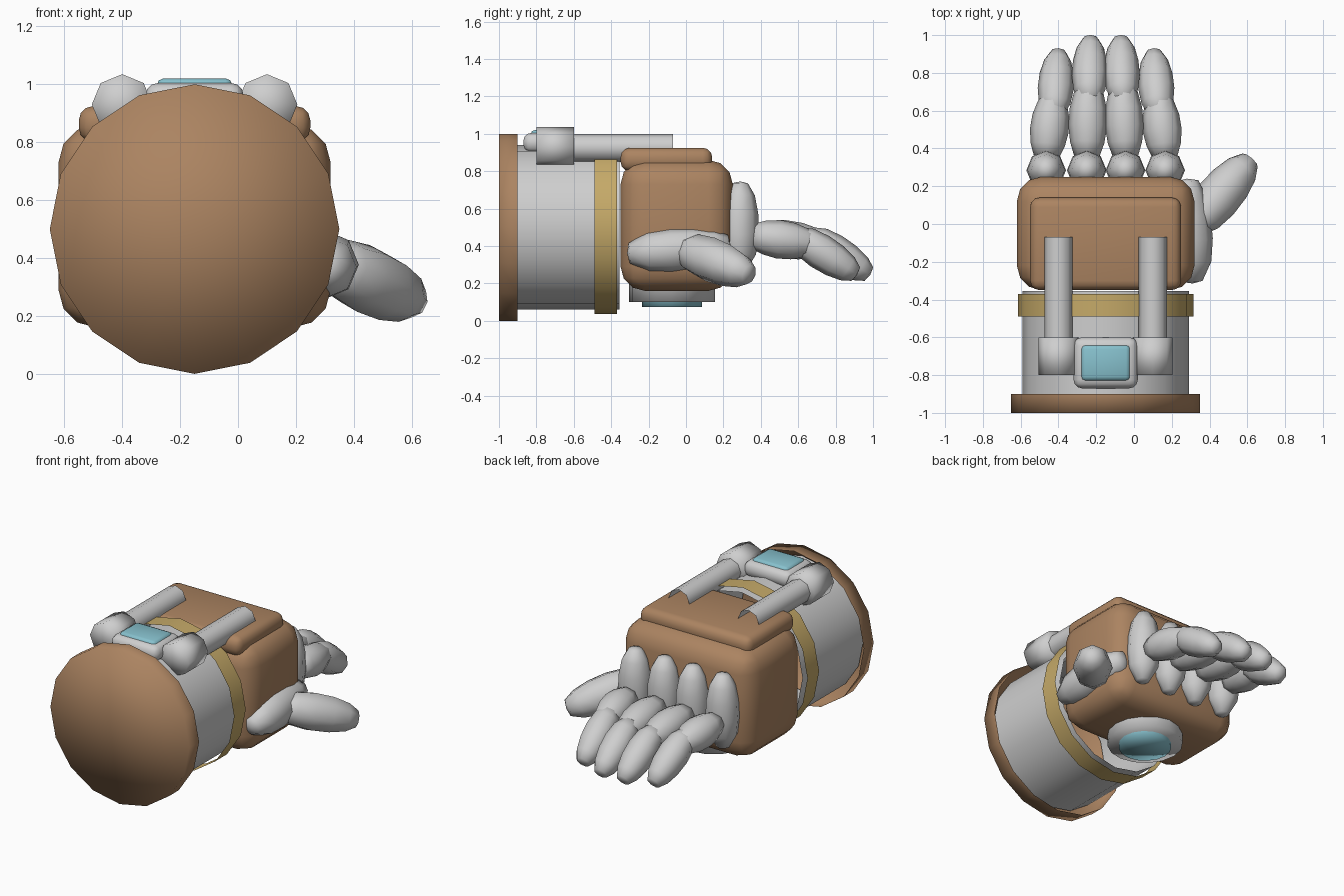
import bpy, bmesh
from math import cos, sin, tau
from mathutils import Vector

if "Cube" in bpy.data.objects:
    bpy.data.objects.remove(bpy.data.objects["Cube"])


def material(name, rgb):
    m = bpy.data.materials.new(name)
    m.use_nodes = True
    m.diffuse_color = (*rgb, 1)
    m.node_tree.nodes["Principled BSDF"].inputs["Base Color"].default_value = (*rgb, 1)
    m.use_backface_culling = True
    return m


GREY = material("light grey", (0.62, 0.62, 0.62))
BROWN = material("leather brown", (0.41, 0.23, 0.12))
GOLD = material("gold", (0.56, 0.40, 0.14))
TEAL = material("pale teal", (0.24, 0.53, 0.61))


def finish(name, bm, mat):
    bm.normal_update()
    for f in bm.faces:
        f.smooth = True
    me = bpy.data.meshes.new(name)
    bm.to_mesh(me)
    bm.free()
    me.materials.append(mat)
    ob = bpy.data.objects.new(name, me)
    bpy.context.collection.objects.link(ob)
    return ob


def lathe(name, p0, p1, profile, mat, sides=8):
    """Sweep (t, radius) steps from p0 to p1; a zero radius closes an end."""
    p0, p1 = Vector(p0), Vector(p1)
    axis = (p1 - p0).normalized()
    ref = Vector((0, 1, 0)) if abs(axis.z) > 0.9 else Vector((0, 0, 1))
    side = axis.cross(ref).normalized()
    up = side.cross(axis)
    bm = bmesh.new()
    rings = []
    for t, r in profile:
        c = p0.lerp(p1, t)
        angles = [tau * i / sides for i in range(sides)] if r else [0]
        rings.append([bm.verts.new(c + r * (up * cos(a) + side * sin(a))) for a in angles])
    for a, b in zip(rings, rings[1:]):
        for i in range(sides):
            j = (i + 1) % sides
            quad = [a[i % len(a)], a[j % len(a)], b[j % len(b)], b[i % len(b)]]
            bm.faces.new(list(dict.fromkeys(quad)))
    bmesh.ops.recalc_face_normals(bm, faces=bm.faces)
    # Open shells must face away from their axis
    outward = sum((f.normal.dot(f.calc_center_median() - p0.lerp(p1, 0.5)) for f in bm.faces))
    if outward < 0:
        bmesh.ops.reverse_faces(bm, faces=bm.faces)
    return finish(name, bm, mat)


def rounded_box(name, lo, hi, bevel, mat, segments=3):
    lo, hi = Vector(lo), Vector(hi)
    bm = bmesh.new()
    bmesh.ops.create_cube(bm, size=1)
    for v in bm.verts:
        v.co = (lo + hi) / 2 + v.co * (hi - lo)
    bmesh.ops.bevel(bm, geom=bm.edges[:], offset=bevel, segments=segments,
                    profile=0.5, affect='EDGES')
    return finish(name, bm, mat)


def spindle(name, p0, p1, r, ends=(0.5, 0.5)):
    """Finger-like bead with blunt ends."""
    steps = [(0, 0), (0.02, r * ends[0]), (0.2, r * 0.88), (0.42, r),
             (0.65, r * 0.95), (0.85, r * 0.76), (0.98, r * ends[1]), (1, 0)]
    return lathe(name, p0, p1, steps, GREY)


CX, CZ = -0.15, 0.5
TUBE = [(0, 1), (1, 1)]


def y_tube(name, x, z, y0, y1, r, mat, sides, cap0=False, cap1=False):
    steps = [(0, 0)] * cap0 + [(0, r), (1, r)] + [(1, 0)] * cap1
    return lathe(name, (x, y0, z), (x, y1, z), steps, mat, sides)


# Forearm, cuff and wrist ring
y_tube("cuff", CX, CZ, -1, -0.9, 0.5, BROWN, 16, cap0=True)
y_tube("forearm", CX, CZ, -0.98, -0.355, 0.44, GREY, 16)
y_tube("wrist_ring", CX, CZ, -0.49, -0.37, 0.465, GOLD, 16)

# Palm and the pad on the back of the hand
rounded_box("palm", (-0.62, -0.35, 0.16), (0.32, 0.25, 0.86), 0.13, BROWN)
rounded_box("hand_back_pad", (-0.55, -0.35, 0.80), (0.25, 0.14, 0.925), 0.05, BROWN)

# Twin rods with their housings
for label, x in (("right", -0.4), ("left", 0.1)):
    y_tube(label + "_rod", x, 0.925, -0.7, -0.07, 0.075, GREY, 8)
    y_tube(label + "_rod_housing", x, 0.93, -0.8, -0.6, 0.105, GREY, 8, True, True)

# Display between the housings
rounded_box("display_case", (-0.32, -0.87, 0.90), (0.02, -0.6, 1.005), 0.045, GREY)
rounded_box("display_screen", (-0.28, -0.83, 0.96), (-0.02, -0.64, 1.02), 0.022, TEAL, 2)

# Round emitter under the palm
for name, z0, z1, r, mat in (("palm_disc", 0.10, 0.24, 0.23, GREY),
                             ("palm_lens", 0.075, 0.14, 0.16, TEAL)):
    lathe(name, (CX, -0.075, z0), (CX, -0.075, z1),
          [(0, 0), (0, r), (1, r)], mat, 16)

# Four fingers: knuckle, lower segment, tip
fingers = (("little", -0.465, -0.40, -0.07), ("ring", -0.25, -0.23, 0),
           ("middle", -0.045, -0.07, 0), ("index", 0.165, 0.105, -0.07))
for label, x, tip_x, dy in fingers:
    mid_x = x * 0.4 + tip_x * 0.6
    spindle(label + "_knuckle", (x, 0.28, 0.26), (x, 0.29, 0.745), 0.105, (0.4, 0.4))
    spindle(label + "_segment", (x, 0.35, 0.455), (mid_x, 0.755 + dy * 0.9, 0.41),
            0.103, (0.65, 0.6))
    spindle(label + "_tip", (mid_x, 0.64 + dy, 0.465), (tip_x, 0.985 + dy, 0.245),
            0.095, (0.5, 0.45))

# Thumb
spindle("thumb_base", (0.31, -0.315, 0.36), (0.28, 0.24, 0.40), 0.12, (0.45, 0.5))
spindle("thumb_tip", (0.30, -0.03, 0.39), (0.62, 0.345, 0.245), 0.12, (0.5, 0.45))
